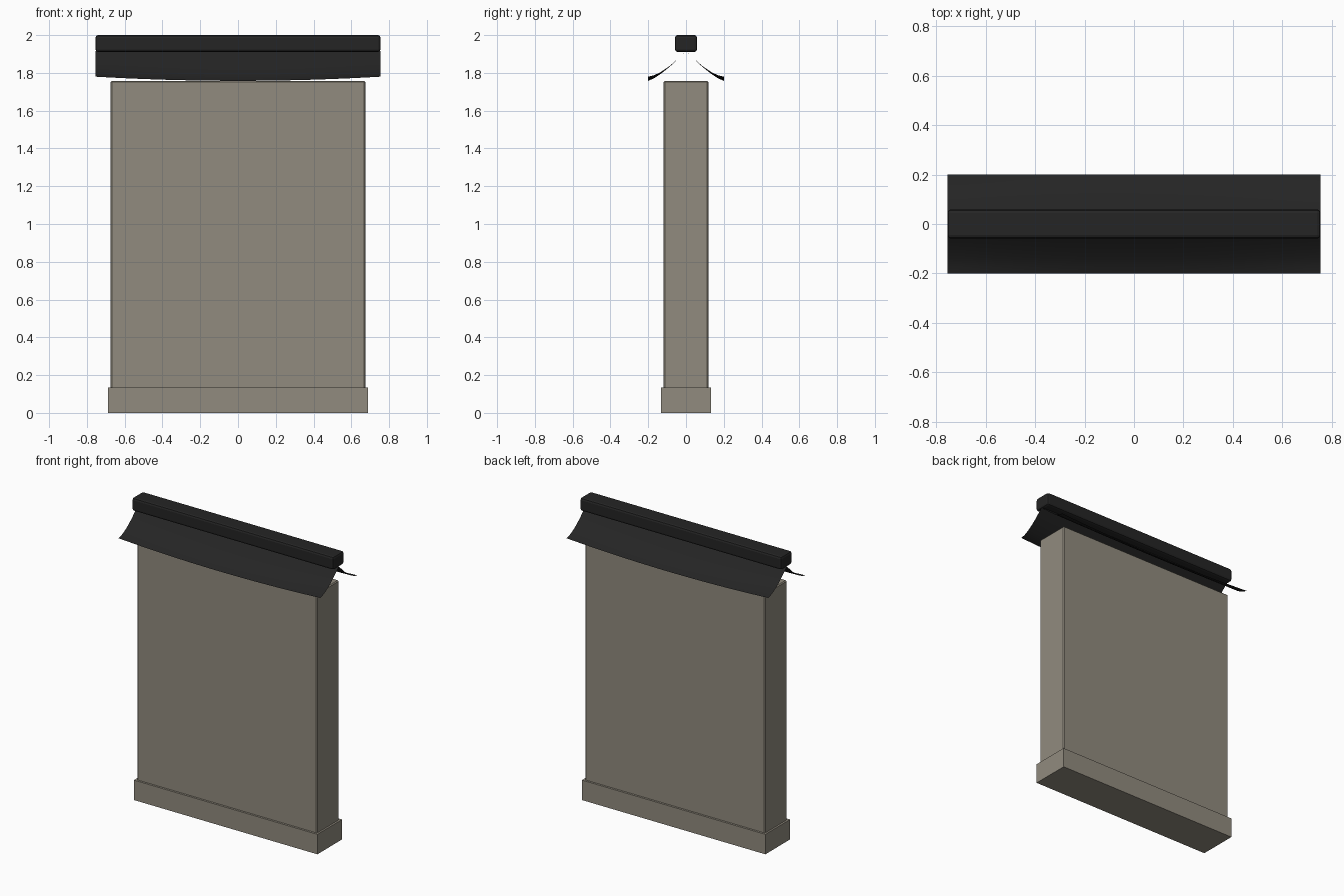
import bpy, bmesh

if "Cube" in bpy.data.objects:
    bpy.data.objects.remove(bpy.data.objects["Cube"])


def material(name, rgb):
    m = bpy.data.materials.new(name)
    m.diffuse_color = (*rgb, 1.0)
    m.use_nodes = True
    m.node_tree.nodes["Principled BSDF"].inputs["Base Color"].default_value = m.diffuse_color
    return m


STONE = material("warm grey stone", (0.283, 0.258, 0.209))
DARK = material("charcoal roof", (0.018, 0.018, 0.018))


def finish(name, bm, mat):
    mesh = bpy.data.meshes.new(name)
    bm.to_mesh(mesh)
    bm.free()
    mesh.materials.append(mat)
    ob = bpy.data.objects.new(name, mesh)
    bpy.context.collection.objects.link(ob)
    return ob


def box(name, hx, hy, z0, z1, mat, bevel=0.0, segments=1):
    """Box with half sizes hx, hy from z0 to z1, optionally bevelled."""
    bm = bmesh.new()
    bmesh.ops.create_cube(bm, size=1)
    for v in bm.verts:
        v.co = (v.co.x * 2 * hx, v.co.y * 2 * hy, (z0 + z1) / 2 + v.co.z * (z1 - z0))
    if bevel:
        bmesh.ops.bevel(bm, geom=bm.edges[:], offset=bevel, segments=segments,
                        profile=0.5, affect='EDGES')
    return finish(name, bm, mat)


# Stone plinth, wall panel and ridge cap
box("plinth", 0.687, 0.132, 0.0, 0.135, STONE)
box("wall", 0.674, 0.118, 0.12, 1.757, STONE, 0.006)
box("ridge_cap", 0.755, 0.059, 1.911, 2.0, DARK, 0.014, 2)

# Flared roof slopes: concave profile (y, z), sagging toward the middle of the eave
PROFILE = [(0.0, 1.915), (0.024, 1.893), (0.05, 1.868), (0.08, 1.842),
           (0.11, 1.820), (0.14, 1.801), (0.17, 1.787), (0.2, 1.780)]
HALF, COLS, SAG = 0.755, 24, 0.022


def roof_slope(name, side):
    bm = bmesh.new()
    rows = []
    for y, z in PROFILE:
        row = []
        for i in range(COLS + 1):
            u = 2 * i / COLS - 1
            drop = SAG * (1 - u * u) * (y / 0.2) ** 2
            row.append(bm.verts.new((u * HALF, side * y, z - drop)))
        rows.append(row)
    for a, b in zip(rows, rows[1:]):
        for i in range(COLS):
            quad = (a[i], b[i], b[i + 1], a[i + 1])
            f = bm.faces.new(quad if side < 0 else quad[::-1])
            f.smooth = True
    return finish(name, bm, DARK)


roof_slope("front_roof_slope", -1)
roof_slope("back_roof_slope", 1)
